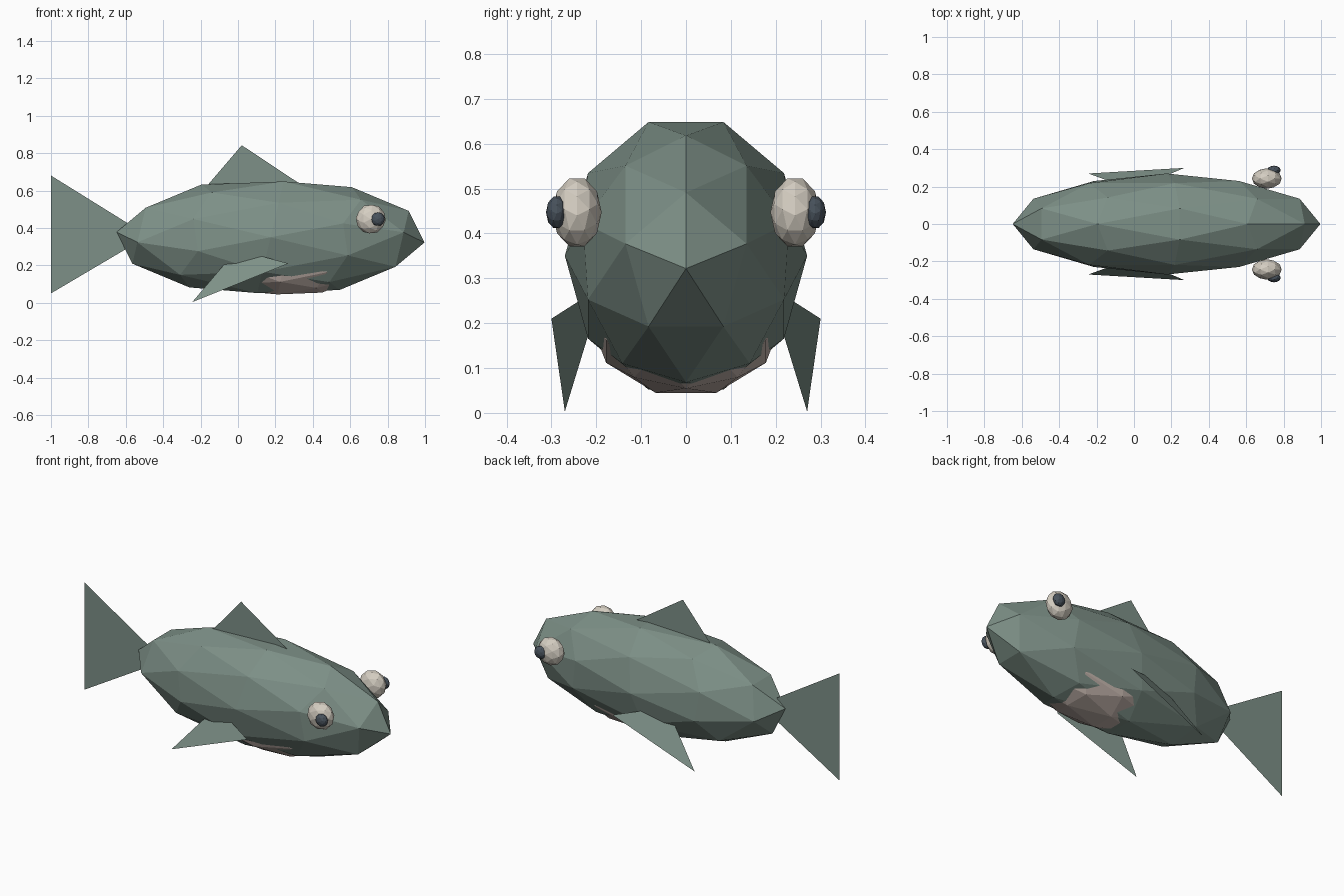
import bpy
import math
from mathutils import Matrix, Vector

cube = bpy.data.objects.get("Cube")
if cube:
    bpy.data.objects.remove(cube, do_unlink=True)


def material(name, rgb):
    """Flat material from display values 0-255, converted to linear."""
    lin = [((c / 255 + 0.055) / 1.055) ** 2.4 for c in rgb] + [1.0]
    mat = bpy.data.materials.new(name)
    mat.use_nodes = True
    mat.diffuse_color = lin
    mat.node_tree.nodes["Principled BSDF"].inputs["Base Color"].default_value = lin
    return mat


green = material("grey_green", (125, 144, 135))
beige = material("belly_beige", (194, 179, 171))
ivory = material("eye_ivory", (213, 206, 194))
slate = material("pupil_slate", (72, 82, 92))

# Turns the ball so its mirror planes line up with the axes
ALIGN = Matrix.Rotation(math.atan(2 / (1 + math.sqrt(5))), 4, "Y")


def ball(name, centre, radii, mat):
    """Flat-shaded faceted ellipsoid."""
    bpy.ops.mesh.primitive_ico_sphere_add(subdivisions=2, radius=1)
    obj = bpy.context.object
    obj.name = name
    obj.data.transform(Matrix.Diagonal((*radii, 1)) @ ALIGN)
    obj.location = centre
    obj.data.materials.append(mat)
    return obj


def fin(name, corners):
    """Single flat triangle."""
    mesh = bpy.data.meshes.new(name)
    mesh.from_pydata([Vector(c) for c in corners], [], [(0, 1, 2)])
    mesh.materials.append(green)
    obj = bpy.data.objects.new(name, mesh)
    bpy.context.collection.objects.link(obj)
    return obj


# Body and the belly patch that pokes through it
ball("body", (0.174, 0, 0.35), (0.826, 0.27, 0.315), green)
ball("belly", (0.25, 0, 0.22), (0.45, 0.22, 0.185), beige)

# Fins on the centre line
fin("tail_fin", [(-1, 0, 0.68), (-1, 0, 0.05), (-0.48, 0, 0.357)])
fin("dorsal_fin", [(0.02, 0, 0.842), (-0.2, 0, 0.585), (0.4, 0, 0.59)])

# Paired eyes, pupils and side fins
for side, s in (("right", -1), ("left", 1)):
    ball(f"{side}_eye", (0.71, s * 0.243, 0.447), (0.08, 0.055, 0.08), ivory)
    ball(f"{side}_pupil", (0.748, s * 0.288, 0.447), (0.037, 0.024, 0.037), slate)
    fin(f"{side}_side_fin", [(-0.245, s * 0.27, 0.003), (0.27, s * 0.3, 0.21),
                             (-0.007, s * 0.184, 0.284)])
